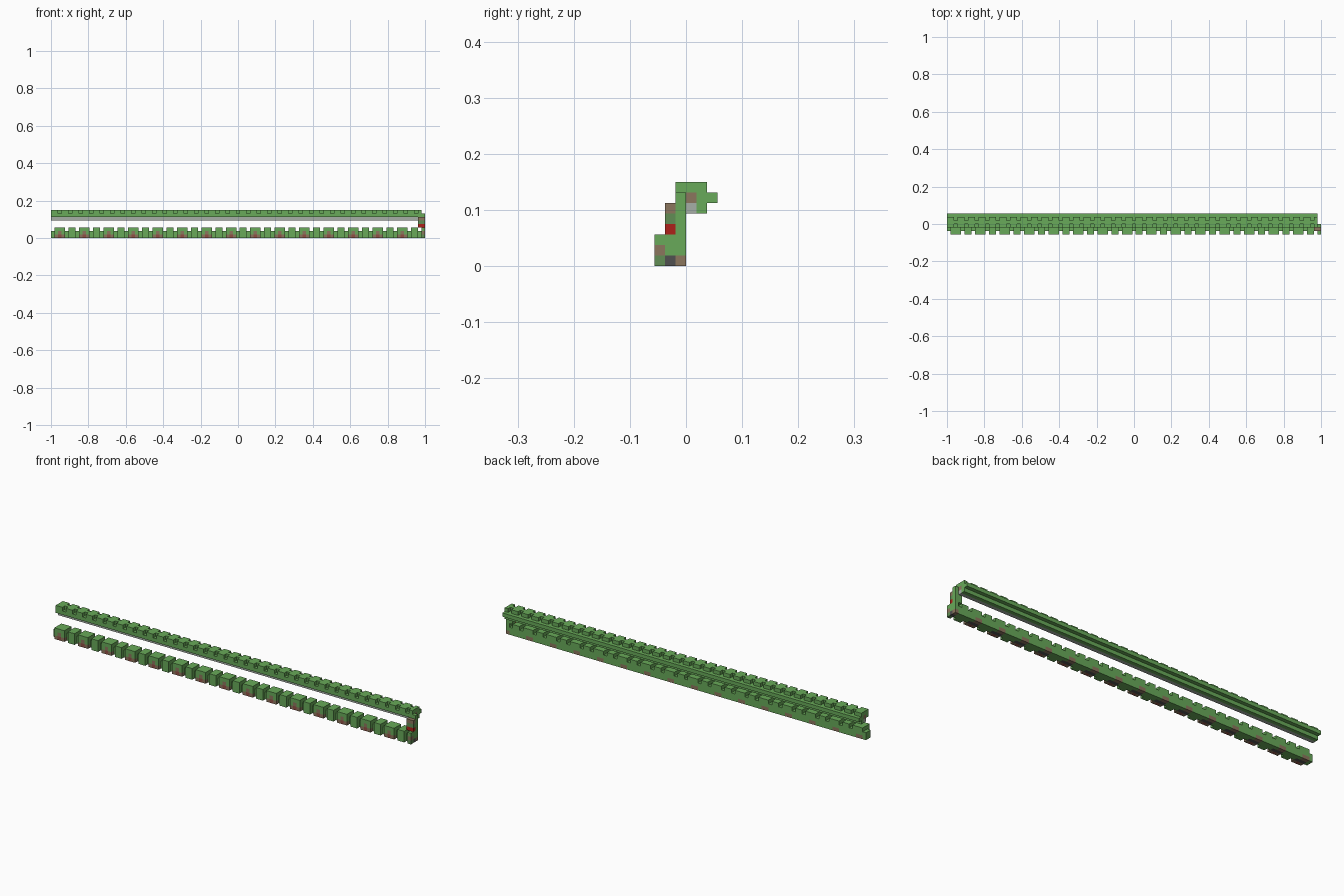
import bpy, bmesh

cube = bpy.data.objects.get("Cube")
if cube:
    bpy.data.objects.remove(cube, do_unlink=True)

LENGTH = 107           # cells along the model
U = 2 / LENGTH         # cell size


def material(name, rgb):
    m = bpy.data.materials.new(name)
    m.use_nodes = True
    m.diffuse_color = (*rgb, 1)
    bsdf = m.node_tree.nodes["Principled BSDF"]
    bsdf.inputs["Base Color"].default_value = (*rgb, 1)
    bsdf.inputs["Roughness"].default_value = 0.9
    return m


green = material("leaf green", (0.14, 0.40, 0.10))
moss = material("moss green", (0.12, 0.27, 0.09))
brown = material("bark brown", (0.26, 0.18, 0.11))
red = material("berry red", (0.42, 0.015, 0.01))
rust = material("rust", (0.28, 0.08, 0.06))
pale = material("pale grey", (0.38, 0.43, 0.38))
dark = material("dark grey", (0.08, 0.08, 0.08))


def blocks(name, mat, boxes):
    """One object of boxes, each given as (x, y, z) cell ranges."""
    bm = bmesh.new()
    for ranges in boxes:
        verts = bmesh.ops.create_cube(bm, size=1)["verts"]
        for v in verts:
            for axis, (lo, hi) in enumerate(ranges):
                v.co[axis] = (hi if v.co[axis] > 0 else lo) * U
            v.co.x -= LENGTH * U / 2
            v.co.y -= 3 * U
    mesh = bpy.data.meshes.new(name)
    bm.to_mesh(mesh)
    bm.free()
    mesh.materials.append(mat)
    ob = bpy.data.objects.new(name, mesh)
    bpy.context.collection.objects.link(ob)


def cell(x, y, z):
    return ((x, x + 1), (y, y + 1), (z, z + 1))


# upper beam
beam = (0, LENGTH - 1)
blocks("beam_green", green, [
    (beam, (2, 3), (6, 7)),
    (beam, (3, 4), (7, 8)),
    (beam, (4, 5), (5, 7)),
    (beam, (5, 6), (6, 7)),
])
blocks("beam_core", brown, [(beam, (3, 4), (6, 7))])
blocks("beam_underside", pale, [(beam, (3, 4), (5, 6))])

# teeth along both top edges of the beam
blocks("beam_teeth", green, [((x, min(x + 2, beam[1])), (y, y + 1), (7, 8))
                             for x in range(0, beam[1], 3) for y in (2, 4)])

# end pillar with its trim
post = (LENGTH - 2, LENGTH)
blocks("pillar", green, [(post, (2, 3), (3, 7))])
for row, (name, mat) in enumerate([("pillar_berries", red), ("pillar_moss", moss),
                                   ("pillar_cap", brown)]):
    blocks(name, mat, [(post, (1, 2), (3 + row, 4 + row))])

# lower hedge: sort every cell into a colour by its place in the repeat
cells = {"hedge_leaves": [], "hedge_bark": [], "hedge_flowers": [],
         "hedge_stones": [], "hedge_moss": []}
for x in range(LENGTH):
    step = x % 7
    gap = step in (0, 4)
    blossom = step in (1, 2, 3)
    for y in range(3):
        for z in range(3):
            if gap and (y == 0 or z == 2):
                continue
            part = "hedge_leaves"
            if y == 0 and z == 1 and (step == 2 or x == LENGTH - 1):
                part = "hedge_bark"
            elif y == 0 and z == 0 and blossom:
                part = "hedge_flowers" if step == 2 else "hedge_bark"
                if x == LENGTH - 1:
                    part = "hedge_moss"
            elif y == 1 and z == 0 and blossom:
                part = "hedge_stones"
            elif y == 2 and z == 0 and step in (1, 2):
                part = "hedge_bark"
            cells[part].append(cell(x, y, z))
for (name, boxes), mat in zip(cells.items(), (green, brown, rust, dark, moss)):
    blocks(name, mat, boxes)
